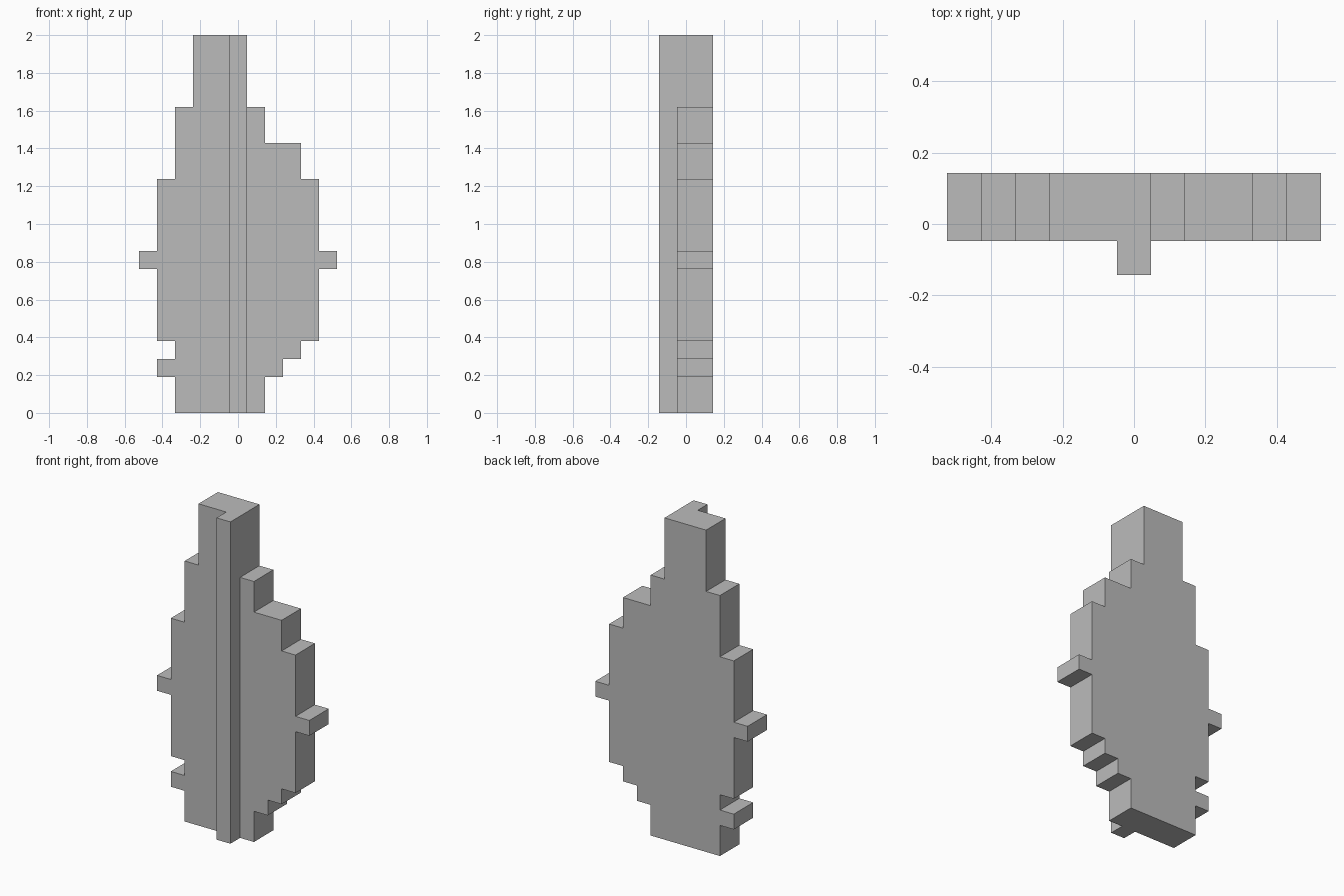
import bpy
import bmesh

if "Cube" in bpy.data.objects:
    bpy.data.objects.remove(bpy.data.objects["Cube"])

U = 2 / 21  # grid step: the model is 11 x 3 x 21 steps

grey = bpy.data.materials.new("plain grey")
grey.diffuse_color = (0.5, 0.5, 0.5, 1)
grey.use_nodes = True
grey.node_tree.nodes["Principled BSDF"].inputs["Base Color"].default_value = grey.diffuse_color


def extrude_profile(name, outline, y0, y1):
    """Solid from an x/z outline (grid steps), running from y0 to y1."""
    bm = bmesh.new()
    face = bm.faces.new([bm.verts.new((x * U, y0 * U, z * U)) for x, z in outline])
    new = bmesh.ops.extrude_face_region(bm, geom=[face], use_keep_orig=True)["geom"]
    moved = [v for v in new if isinstance(v, bmesh.types.BMVert)]
    bmesh.ops.translate(bm, verts=moved, vec=(0, (y1 - y0) * U, 0))
    bmesh.ops.recalc_face_normals(bm, faces=bm.faces)
    mesh = bpy.data.meshes.new(name)
    bm.to_mesh(mesh)
    bm.free()
    mesh.materials.append(grey)
    obj = bpy.data.objects.new(name, mesh)
    bpy.context.collection.objects.link(obj)
    return obj


def steps(rows):
    """Stepped edge from (x, z bottom, z top) rows."""
    return [p for x, z0, z1 in rows for p in ((x, z0), (x, z1))]


# Stepped body plate: right edge going up, left edge coming back down
right = steps([(1.5, 0, 2), (2.5, 2, 3), (3.5, 3, 4), (4.5, 4, 8), (5.5, 8, 9),
               (4.5, 9, 13), (3.5, 13, 15), (1.5, 15, 17), (0.5, 17, 21)])
left = steps([(-3.5, 0, 2), (-4.5, 2, 3), (-3.5, 3, 4), (-4.5, 4, 8), (-5.5, 8, 9),
              (-4.5, 9, 13), (-3.5, 13, 17), (-2.5, 17, 21)])
extrude_profile("body_plate", right + left[::-1], -0.5, 1.5)

# Full-height rib on the front
extrude_profile("front_rib", steps([(0.5, 0, 21)]) + steps([(-0.5, 0, 21)])[::-1], -1.5, -0.5)
